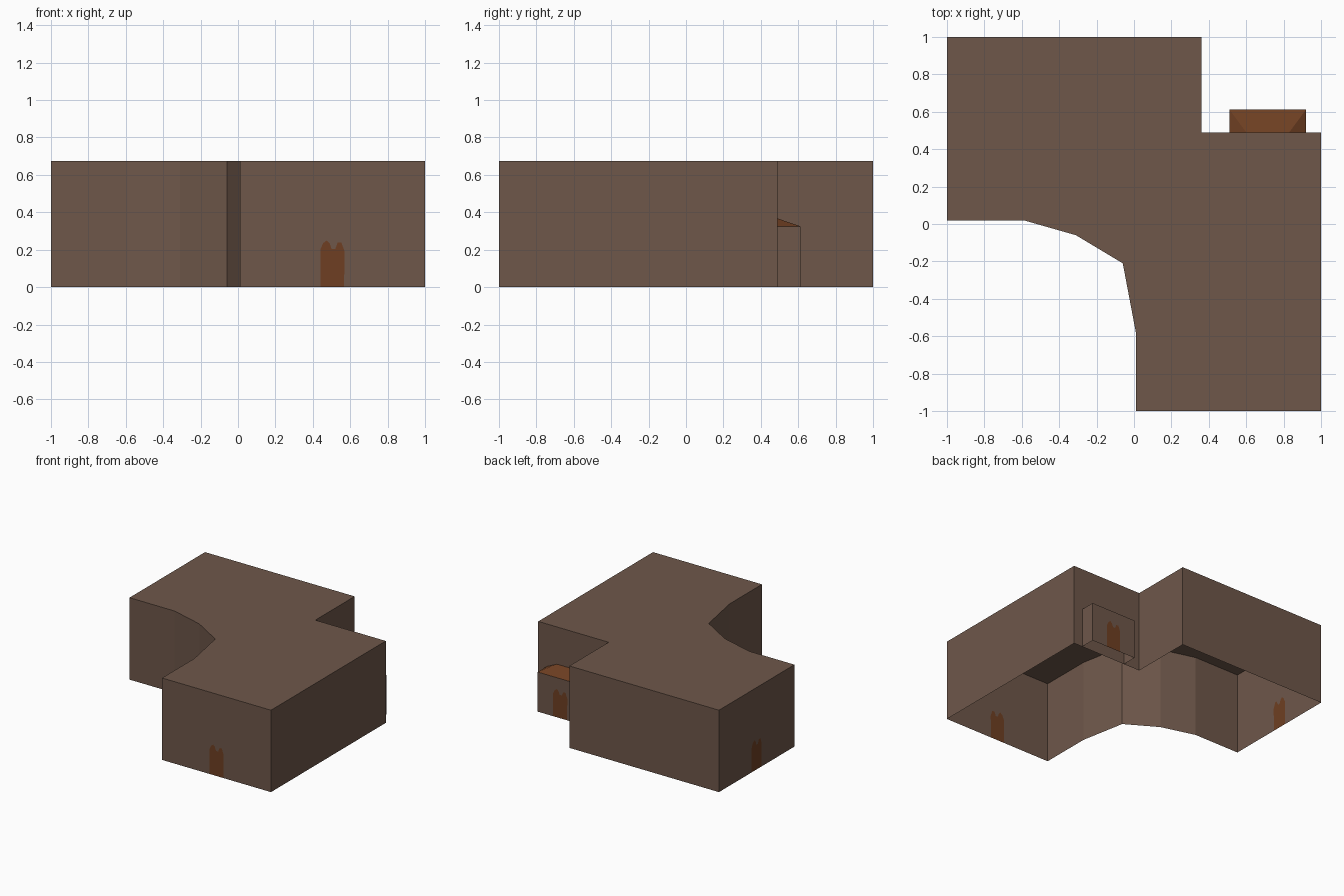
import bpy
import bmesh
from mathutils import Vector

if "Cube" in bpy.data.objects:
    bpy.data.objects.remove(bpy.data.objects["Cube"])


def material(name, rgb):
    m = bpy.data.materials.new(name)
    lin = [((c / 255 + 0.055) / 1.055) ** 2.4 for c in rgb]
    m.diffuse_color = (*lin, 1)
    m.use_nodes = True
    m.node_tree.nodes["Principled BSDF"].inputs["Base Color"].default_value = m.diffuse_color
    return m


MATS = [material("earth brown wall", (110, 87, 74)),
        material("rusty brown", (110, 63, 34))]

# Ragged double-humped doorway: (offset from wall middle, height)
DOOR = [(-0.065, 0), (-0.065, 0.2), (-0.05, 0.235), (-0.03, 0.25),
        (-0.015, 0.235), (-0.005, 0.205), (0.015, 0.205), (0.028, 0.238),
        (0.048, 0.238), (0.065, 0.19), (0.062, 0)]


def add_face(bm, pts, mat=0):
    f = bm.faces.new([bm.verts.new(p) for p in pts])
    f.material_index = mat


def add_wall(bm, p, q, h, door=False, door_scale=1.0):
    """Upright wall sheet from p to q, with an optional painted doorway in its middle."""
    p, q = Vector((*p, 0)), Vector((*q, 0))
    up = Vector((0, 0, h))
    outline = [p]
    if door:
        mid, d = (p + q) / 2, (q - p).normalized()
        shape = [mid + d * u + Vector((0, 0, z * door_scale)) for u, z in DOOR]
        outline += shape
        add_face(bm, shape[::-1], 1)
    add_face(bm, outline + [q, q + up, p + up])


def finish(bm, name):
    bmesh.ops.remove_doubles(bm, verts=bm.verts, dist=0.0005)
    mesh = bpy.data.meshes.new(name)
    bm.to_mesh(mesh)
    bm.free()
    for m in MATS:
        mesh.materials.append(m)
    ob = bpy.data.objects.new(name, mesh)
    bpy.context.collection.objects.link(ob)


# Main building: flat-roofed shell, open underneath, with a faceted inner corner
PLAN = [(-1, 1), (-1, 0.02), (-0.59, 0.02), (-0.31, -0.06), (-0.06, -0.21),
        (0.01, -0.58), (0.01, -1), (1, -1), (1, 0.49), (0.36, 0.49), (0.36, 1)]
HEIGHT = 0.673
bm = bmesh.new()
for i, p in enumerate(PLAN):
    add_wall(bm, p, PLAN[(i + 1) % len(PLAN)], HEIGHT, door=i in (0, 6))
add_face(bm, [(x, y, HEIGHT) for x, y in PLAN])
finish(bm, "main_building")

# Porch walls at the back notch
X0, X1, Y0, Y1, EAVE, RIDGE = 0.51, 0.92, 0.49, 0.612, 0.325, 0.367
bm = bmesh.new()
add_wall(bm, (X1, Y0), (X1, Y1), EAVE)
add_wall(bm, (X1, Y1), (X0, Y1), EAVE, door=True, door_scale=0.93)
add_wall(bm, (X0, Y1), (X0, Y0), EAVE)
finish(bm, "porch_walls")

# Hipped lean-to porch roof
bm = bmesh.new()
left_top, right_top = (X0 + 0.09, Y0, RIDGE), (X1 - 0.09, Y0, RIDGE)
add_face(bm, [(X1, Y1, EAVE), (X0, Y1, EAVE), left_top, right_top], 1)
add_face(bm, [(X1, Y0, EAVE), (X1, Y1, EAVE), right_top], 1)
add_face(bm, [(X0, Y1, EAVE), (X0, Y0, EAVE), left_top], 1)
finish(bm, "porch_roof")
